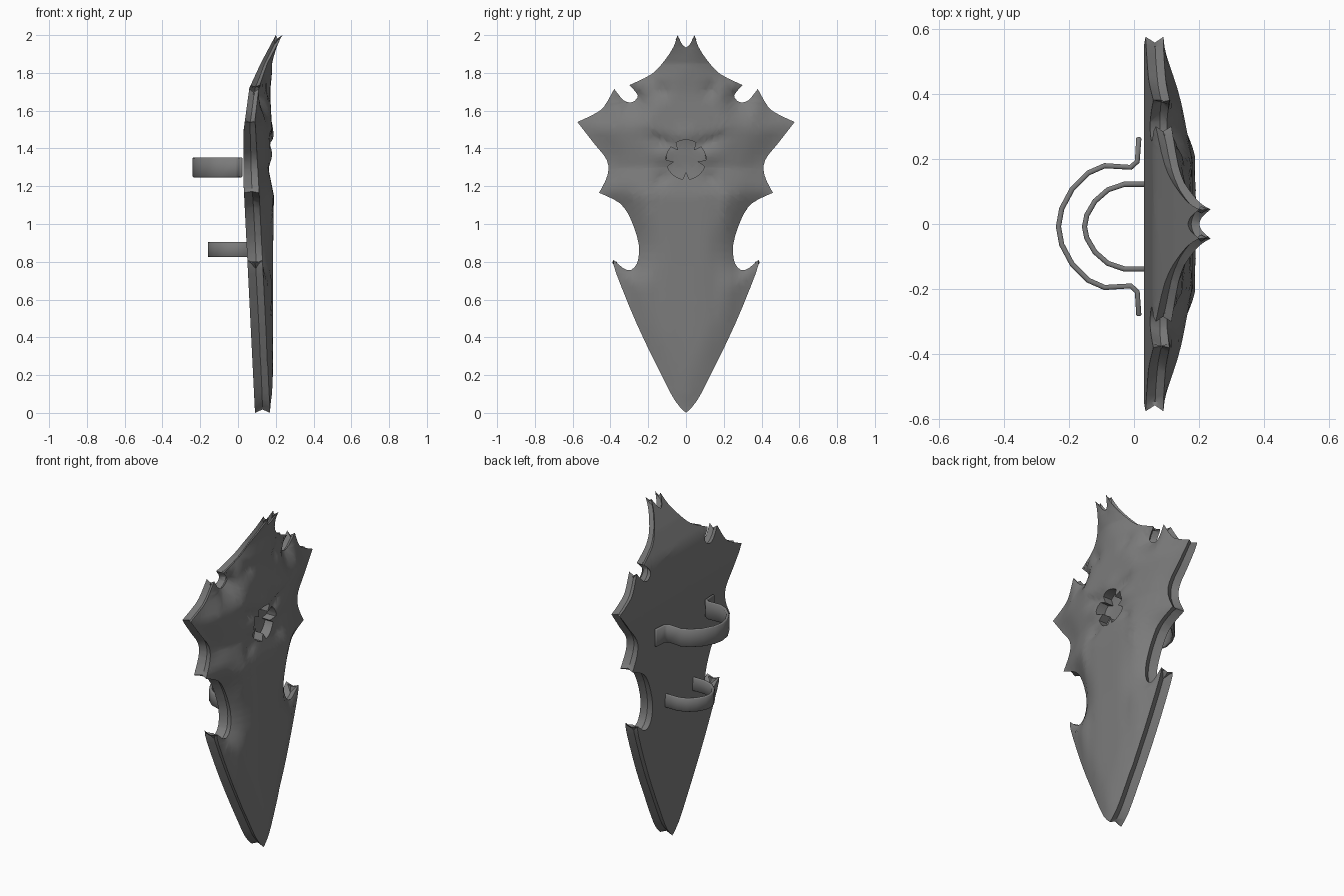
import bpy
import bmesh
import math
from mathutils import Vector

cube = bpy.data.objects.get("Cube")
if cube:
    bpy.data.objects.remove(cube)

steel = bpy.data.materials.new("dark grey steel")
steel.use_nodes = True
GREY = (0.2, 0.2, 0.2, 1)
steel.diffuse_color = GREY
steel.node_tree.nodes["Principled BSDF"].inputs["Base Color"].default_value = GREY


def finish(bm, name, angle):
    bmesh.ops.recalc_face_normals(bm, faces=bm.faces)
    mesh = bpy.data.meshes.new(name)
    bm.to_mesh(mesh)
    bm.free()
    mesh.materials.append(steel)
    mesh.polygons.foreach_set("use_smooth", [True] * len(mesh.polygons))
    mesh.set_sharp_from_angle(angle=math.radians(angle))
    obj = bpy.data.objects.new(name, mesh)
    bpy.context.scene.collection.objects.link(obj)
    return obj


def spline(points, steps):
    """Smooth curve through the points, leaving out the last one."""
    p = [Vector(q) for q in points]
    p = [p[0]] + p + [p[-1]]
    out = []
    for a, b, c, d in zip(p, p[1:], p[2:], p[3:]):
        for i in range(steps):
            t = i / steps
            out.append(b + t * (c - a) / 2 + t * t * (a - 2.5 * b + 2 * c - d / 2)
                       + t ** 3 * (1.5 * (b - c) + (d - a) / 2))
    return out


def ramp(keys, v):
    for (a, fa), (b, fb) in zip(keys, keys[1:]):
        if v <= b:
            return fa + (fb - fa) * max(0, v - a) / (b - a)
    return keys[-1][1]


def bump(y, z, cy, cz, ry, rz):
    return math.exp(-((y - cy) / ry) ** 2 - ((z - cz) / rz) ** 2)


# Half outline (y, z): each run is a smooth curve between two sharp points
RUNS = [
    [(0, 1.935), (.02, 1.95), (.045, 2)],
    [(.045, 2), (.065, 1.94), (.11, 1.87), (.18, 1.795), (.3, 1.735)],
    [(.3, 1.735), (.255, 1.68), (.285, 1.645), (.33, 1.655), (.38, 1.715)],
    [(.38, 1.715), (.435, 1.62), (.49, 1.58), (.575, 1.54)],
    [(.575, 1.54), (.49, 1.43), (.42, 1.34), (.415, 1.26), (.46, 1.165)],
    [(.46, 1.165), (.35, 1.11), (.29, 1.02), (.25, .89), (.26, .79), (.31, .755), (.385, .81)],
    [(.385, .81), (.37, .74), (.26, .47), (.13, .2), (.055, .06), (0, 0)],
]
half = [p for run in RUNS for p in spline(run, 3)] + [Vector((0, 0))]
outline = half + [Vector((-p.x, p.y)) for p in reversed(half[1:-1])]
count = len(outline)

# Depth of the back, the front rim and the front centre along the height
BACK = [(0, .09), (.4, .07), (.8, .05), (1.2, .03), (1.5, .03), (1.72, .06), (1.85, .12), (2, .2)]
RIM = [(0, .17), (.8, .13), (1.2, .11), (1.55, .09), (1.72, .11), (1.85, .155), (2, .235)]
MID = [(0, .175), (.1, .185), (.8, .185), (1.15, .19), (1.3, .16), (1.5, .18), (1.7, .17), (1.85, .185), (2, .24)]
HOLE = Vector((0, 1.34))


def edge_distance(p):
    best = 9
    for i, b in enumerate(outline):
        a = outline[i - 1]
        e = b - a
        t = min(1, max(0, (p - a).dot(e) / e.length_squared))
        best = min(best, (p - a - t * e).length_squared)
    return math.sqrt(best)


def front(y, z):
    y = abs(y)
    rim = ramp(RIM, z)
    mid = max(rim, ramp(MID, z) - .2 * max(0, y - .2))
    rise = 1 - (1 - min(1, edge_distance(Vector((y, z))) / .14)) ** 2
    x = rim + (mid - rim) * rise
    # eye pits, dents around the socket, brow creases, central panel step
    x -= .022 * bump(y, z, .13, 1.705, .04, .035)
    x -= .015 * bump(y, z, .13, 1.24, .04, .03)
    x += .015 * bump(y, z, .12, 1.36, .05, .05)
    x -= .018 * bump(y, z - .3 * y, .14, 1.4, .08, .025)
    x += .012 * bump(y, z, 0, 1.47, .06, .04)
    if .25 < z < 1.2:
        x -= .008 * bump(y, z, .16, .75, .035, .4)
    return x


# Shield body: front, concave rim wall and back, at layers 2, 1 and 0
bm = bmesh.new()


def loop(points, layer):
    return [bm.verts.new((layer, p.x, p.y)) for p in points]


def ring_edges(verts):
    return [bm.edges.get((a, b)) or bm.edges.new((a, b))
            for a, b in zip(verts, verts[1:] + verts[:1])]


def wall(upper, lower):
    for i in range(len(upper)):
        bm.faces.new((upper[i - 1], upper[i], lower[i], lower[i - 1]))


groove = []
for i, p in enumerate(outline):
    tangent = (outline[(i + 1) % count] - outline[i - 1]).normalized()
    groove.append(p + .018 * Vector((tangent.y, -tangent.x)))
face_ring, groove_ring, back_ring = loop(outline, 2), loop(groove, 1), loop(outline, 0)
wall(face_ring, groove_ring)
wall(groove_ring, back_ring)

# Round socket with inward teeth
TEETH = (5, 13, 19, 27, 35)
socket = []
for i in range(36):
    a = math.radians(i * 10)
    radius = .065 if i in TEETH else .105
    socket.append(HOLE + radius * Vector((math.cos(a), math.sin(a))))
socket_ring, floor_ring = loop(socket, 2), loop(socket, 1.2)
wall(socket_ring, floor_ring)
for rings in ((face_ring, socket_ring), (back_ring,), (floor_ring,)):
    edges = [e for ring in rings for e in ring_edges(ring)]
    bmesh.ops.triangle_fill(bm, edges=edges, use_beauty=True)

# Cut the flat layers into a grid, then give them depth
STEP = .035
for axis, low, high in (((0, 1, 0), -16, 17), ((0, 0, 1), 1, 58)):
    for k in range(low, high):
        bmesh.ops.bisect_plane(bm, geom=bm.verts[:] + bm.edges[:] + bm.faces[:],
                               plane_co=Vector(axis) * k * STEP, plane_no=axis, dist=.0005)
bmesh.ops.remove_doubles(bm, verts=bm.verts, dist=.002)
for v in bm.verts:
    layer, y, z = v.co
    back = ramp(BACK, z)
    v.co.x = back + (front(y, z) - back) * layer / 2
finish(bm, "shield_body", 40)


# Arm straps: bent bands behind the shield
def strap(name, path, z, height, thickness):
    bm = bmesh.new()
    rows = [[bm.verts.new((x, y, z + s * height / 2)) for s in (-1, 1)] for x, y in path]
    for a, b in zip(rows, rows[1:]):
        bm.faces.new((a[0], b[0], b[1], a[1]))
    obj = finish(bm, name, 40)
    solid = obj.modifiers.new("thickness", "SOLIDIFY")
    solid.thickness = thickness
    solid.offset = 0
    bevel = obj.modifiers.new("soft edges", "BEVEL")
    bevel.width = .004
    bevel.limit_method = "ANGLE"
    bevel.angle_limit = math.radians(60)


upper = [(.015, .275), (.01, .2), (-.01, .182), (-.09, .187), (-.14, .165), (-.19, .115), (-.222, .055), (-.232, 0)]
lower = [(.055, .13), (-.03, .13), (-.08, .113), (-.12, .078), (-.145, .035), (-.152, 0)]
for name, path, z, height in (("forearm_strap", upper, 1.3, .105), ("hand_strap", lower, .865, .08)):
    shift = -.008
    mirrored = [(x, -y) for x, y in reversed(path[:-1])]
    strap(name, [(x, y + shift) for x, y in path + mirrored], z, height, .016)
